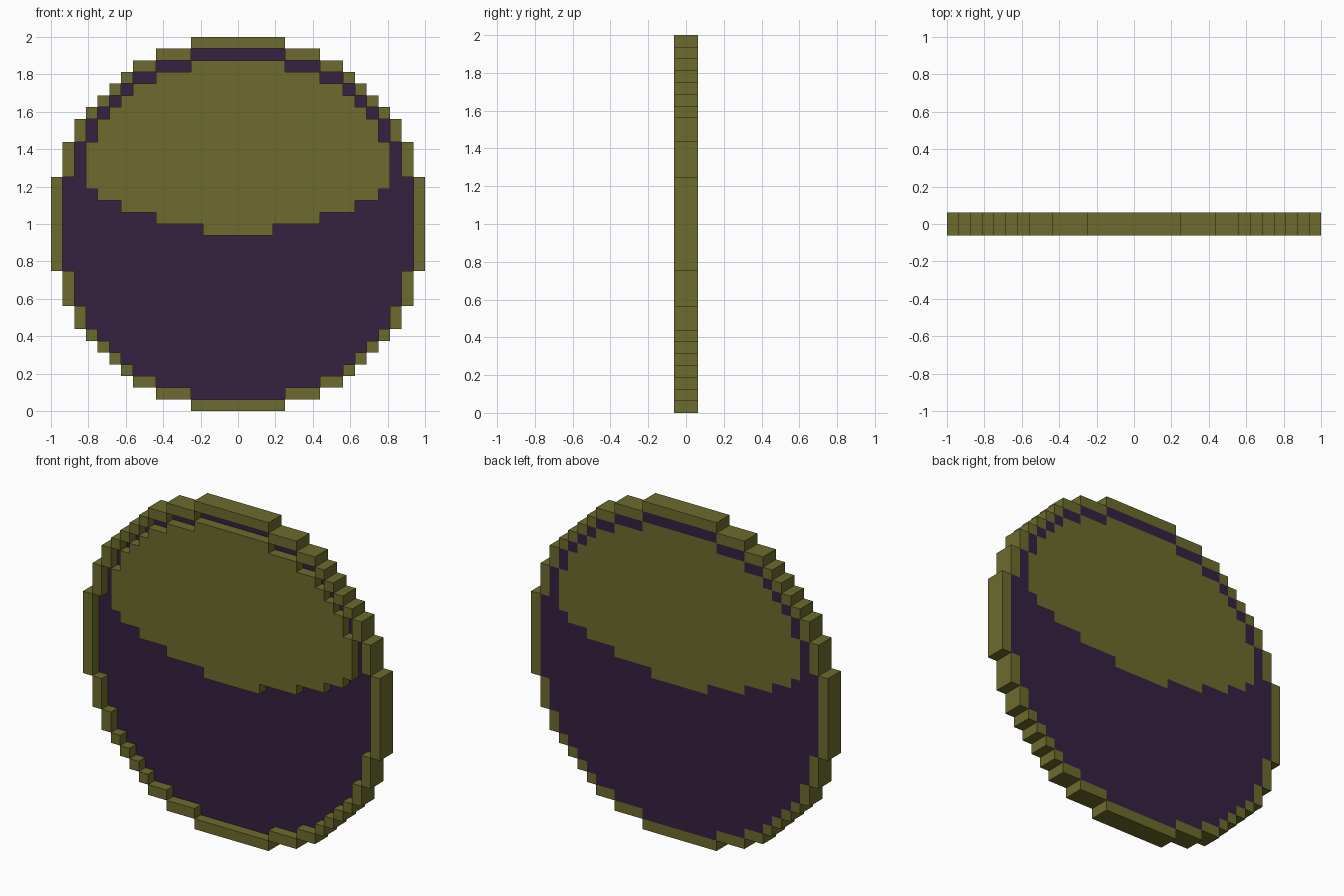
import bpy
import bmesh

if "Cube" in bpy.data.objects:
    bpy.data.objects.remove(bpy.data.objects["Cube"], do_unlink=True)

PX = 1 / 16               # size of one pixel step
FRONT, MID, BACK = -PX, 0.0, PX


def material(name, rgb):
    mat = bpy.data.materials.new(name)
    mat.use_nodes = True
    mat.diffuse_color = (*rgb, 1)
    mat.node_tree.nodes["Principled BSDF"].inputs["Base Color"].default_value = (*rgb, 1)
    return mat


olive = material("olive", (0.150, 0.147, 0.026))
purple = material("dark purple", (0.036, 0.015, 0.052))

# Stepped silhouettes: (half width, top row) in pixels, from the bottom up
RING = [(4, 1), (7, 2), (9, 3), (10, 4), (11, 5), (12, 6), (13, 7), (14, 9), (15, 12), (16, 20),
        (15, 23), (14, 25), (13, 26), (12, 27), (11, 28), (10, 29), (9, 30), (7, 31), (4, 32)]
PANEL = [(4, 2), (7, 3), (9, 4), (10, 5), (11, 6), (12, 7), (13, 9), (14, 12), (15, 20),
         (14, 23), (13, 25), (12, 26), (11, 27), (10, 28), (9, 29), (7, 30), (4, 31)]
OVAL = [(3, 16), (7, 17), (10, 18), (12, 19), (13, 23), (12, 25), (11, 26), (10, 27),
        (9, 28), (7, 29), (4, 30)]
PANEL_START, OVAL_START, SHOULDER = 1, 15, 23


def half_width(bands, start, row):
    """Half width of a silhouette at a row, 0 outside it."""
    if row < start:
        return 0
    return next((half for half, top in bands if row < top), 0)


def steps(bands, start, stop=32):
    """Right-hand stair outline, bottom to top."""
    points, low = [], start
    for half, top in bands:
        if top <= stop:
            points += [(half, low), (half, top)]
        low = top
    return points


def add_prism(bm, outline, y0, y1):
    front = [bm.verts.new((x * PX, y0, z * PX)) for x, z in outline]
    back = [bm.verts.new((x * PX, y1, z * PX)) for x, z in outline]
    bm.faces.new(front)
    bm.faces.new(back[::-1])
    for i in range(len(front)):
        j = (i + 1) % len(front)
        bm.faces.new((front[j], front[i], back[i], back[j]))


def build(name, outlines, y0, y1, mat):
    bm = bmesh.new()
    for outline in outlines:
        add_prism(bm, outline, y0, y1)
    bmesh.ops.recalc_face_normals(bm, faces=bm.faces)
    mesh = bpy.data.meshes.new(name)
    bm.to_mesh(mesh)
    bm.free()
    mesh.materials.append(mat)
    obj = bpy.data.objects.new(name, mesh)
    bpy.context.collection.objects.link(obj)


def rect(x0, x1, z0, z1):
    return [(x0, z0), (x1, z0), (x1, z1), (x0, z1)]


def border_blocks(outer, start, inner, inner_start, from_row=0):
    """Blocks filling the gap between two nested silhouettes."""
    blocks, low = [], start
    for half, top in outer:
        if low >= from_row:
            gap = half_width(inner, inner_start, low)
            if gap:
                blocks += [rect(gap, half, low, top), rect(-half, -gap, low, top)]
            else:
                blocks.append(rect(-half, half, low, top))
        low = top
    return blocks


def mirrored(right):
    return right + [(-x, z) for x, z in reversed(right)]


# Raised outer ring
build("outer_ring", border_blocks(RING, 0, PANEL, PANEL_START), FRONT, BACK, olive)

# Raised oval at the top
build("upper_oval", [mirrored(steps(OVAL, OVAL_START))], FRONT, BACK, olive)

# Recessed panel: cup shape under the oval, then thin blocks around its top
cup = steps(PANEL, PANEL_START, SHOULDER) + steps(OVAL, OVAL_START, SHOULDER)[::-1]
build("recessed_panel", [mirrored(cup)], MID, BACK, purple)
build("recessed_rim", border_blocks(PANEL, PANEL_START, OVAL, OVAL_START, SHOULDER),
      MID, BACK, purple)
